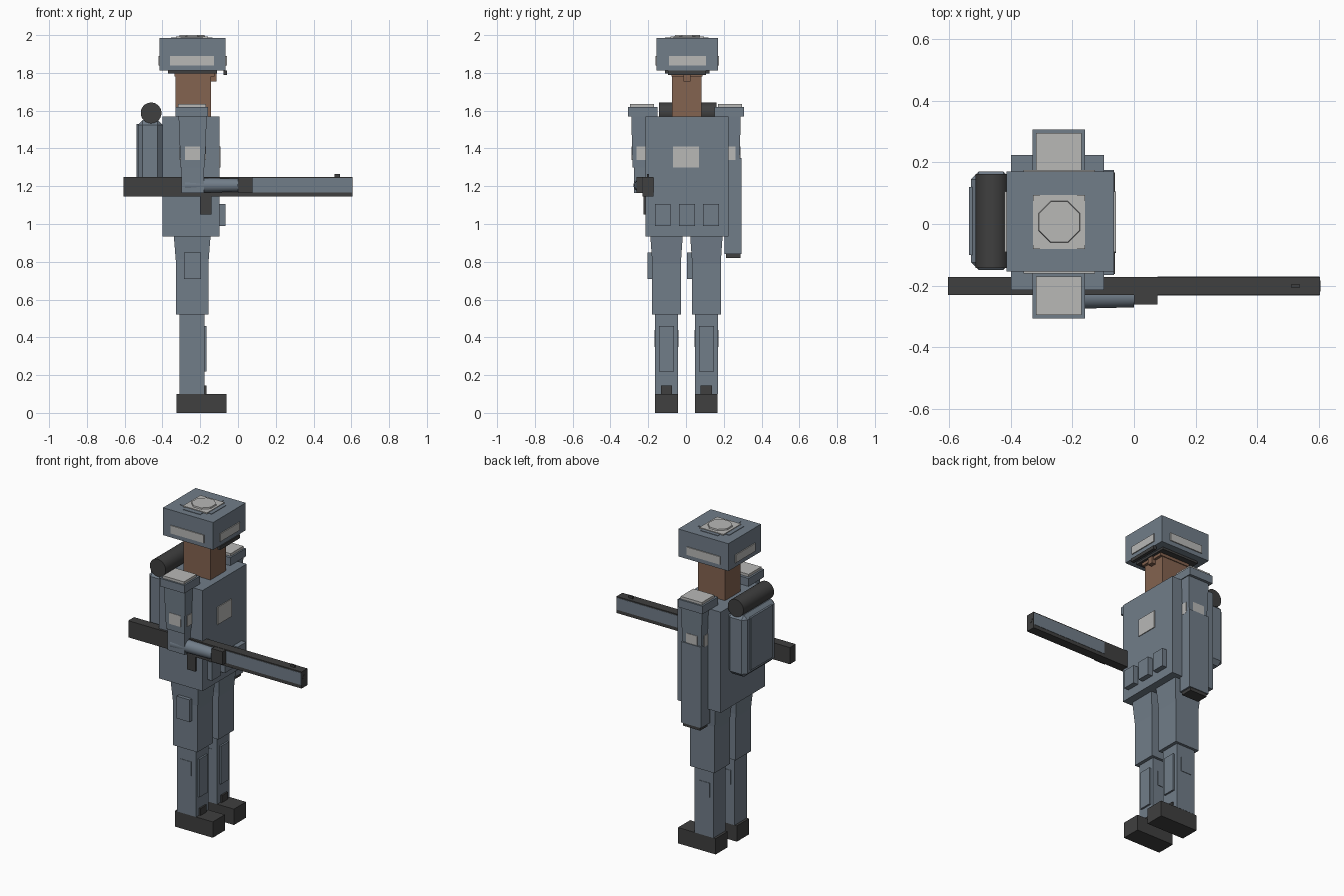
import bpy
import bmesh
from math import pi
from mathutils import Matrix, Vector

default_cube = bpy.data.objects.get("Cube")
if default_cube:
    bpy.data.objects.remove(default_cube, do_unlink=True)


def make_material(name, red, green, blue):
    material = bpy.data.materials.new(name)
    material.use_nodes = True
    colour = (red, green, blue, 1)
    material.diffuse_color = colour
    shader = material.node_tree.nodes["Principled BSDF"]
    shader.inputs["Base Color"].default_value = colour
    return material


cloth = make_material("blue grey cloth", .165, .205, .25)
dark = make_material("charcoal", .05, .05, .05)
light = make_material("pale grey", .48, .48, .47)
skin = make_material("brown skin", .23, .125, .08)


def finish(name, bm, material):
    """Turn a bmesh into a named, coloured object."""
    mesh = bpy.data.meshes.new(name)
    bm.to_mesh(mesh)
    bm.free()
    mesh.materials.append(material)
    part = bpy.data.objects.new(name, mesh)
    bpy.context.collection.objects.link(part)
    return part


def box(name, material, x, y, z, bottom=1.0, bevel=0.0):
    """Box from x, y and z ranges; bottom scales the lower face."""
    bm = bmesh.new()
    bmesh.ops.create_cube(bm, size=1)
    spans = [sorted(span) for span in (x, y, z)]
    size = Vector([high - low for low, high in spans])
    centre = Vector([(low + high) / 2 for low, high in spans])
    for vert in bm.verts:
        if vert.co.z < 0:
            vert.co.x *= bottom
            vert.co.y *= bottom
        vert.co = vert.co * size + centre
    part = finish(name, bm, material)
    if bevel:
        modifier = part.modifiers.new("chamfer", "BEVEL")
        modifier.width = bevel
        modifier.segments = 1
    return part


def tube(name, material, centre, length, start, end, axis, sides=32):
    """Round or faceted bar along the given axis, with two radii."""
    bm = bmesh.new()
    bmesh.ops.create_cone(bm, cap_ends=True, segments=sides,
                          radius1=start, radius2=end, depth=length)
    turn = Vector((0, 0, 1)).rotation_difference(Vector(axis)).to_matrix()
    spin = Matrix.Rotation(pi / sides, 3, "Z")
    bmesh.ops.transform(bm, verts=bm.verts, matrix=(turn @ spin).to_4x4())
    bmesh.ops.translate(bm, verts=bm.verts, vec=centre)
    part = finish(name, bm, material)
    if sides > 8:
        bpy.ops.object.select_all(action="DESELECT")
        part.select_set(True)
        bpy.context.view_layer.objects.active = part
        bpy.ops.object.shade_smooth_by_angle()
    return part


def around(centre, half):
    return (centre - half, centre + half)


# Legs: the same leg is repeated on both sides, pocket included
for side, hip in (("front", -.103), ("back", .108)):
    def leg(part, material, x, half, z, **options):
        return box(f"{side}_{part}", material, x, around(hip, half), z, **options)

    leg("boot", dark, (-.325, -.062), .06, (0, .1))
    leg("boot_tongue", dark, (-.2, -.168), .03, (.1, .145))
    leg("shin", cloth, (-.31, -.178), .061, (.1, .53))
    leg("shin_guard", cloth, (-.19, -.167), .04, (.22, .46))
    leg("shin_pocket", cloth, (-.285, -.21), .064, (.35, .44))
    leg("thigh", cloth, (-.328, -.157), .077, (.52, .94))
    leg("hip_fold", cloth, (-.34, -.145), .086, (.78, .94), bottom=.87)
    box(f"{side}_thigh_pocket", cloth, (-.285, -.195),
        (hip - .102, hip), (.71, .85))

# Torso with chest patch and belt pouches
box("torso", cloth, (-.4, -.097), (-.215, .225), (.935, 1.57))
box("chest_patch", light, (-.1, -.092), around(0, .07), (1.3, 1.41))
for pouch in (-1, 0, 1):
    middle = .005 + pouch * .128
    box("belt_pouch", cloth, (-.1, -.065), around(middle, .042), (.99, 1.105))

# Backpack and bedroll
box("backpack", cloth, (-.53, -.4), (-.15, .17), (1.16, 1.55), bevel=.025)
box("backpack_panel", cloth, (-.537, -.5), (-.1, .12), (1.2, 1.53))
tube("bedroll", dark, (-.46, .01, 1.588), .305, .055, .055, (0, 1, 0))

# Arms: back arm hangs straight, front arm bends at the elbow
for side, sign, wrist in (("front", -1, 1.165), ("back", 1, .84)):
    def across(inner, outer):
        return (sign * inner, sign * outer)

    box(f"{side}_arm", cloth, (-.3, -.18), across(.205, .275), (wrist, 1.58))
    box(f"{side}_sleeve", cloth, (-.315, -.165), across(.195, .29),
        (1.3, 1.58), bottom=.85)
    box(f"{side}_arm_patch", light, (-.28, -.2),
        across(.25, .288), (1.34, 1.41))
    for label, edge in (("chest", -.173), ("rear", -.307)):
        box(f"{side}_{label}_arm_patch", light, around(edge, .004),
            across(.215, .262), (1.34, 1.41))
    box(f"{side}_shoulder_pad", cloth, (-.33, -.16),
        across(.152, .307), (1.57, 1.62))
    box(f"{side}_shoulder_plate", light, (-.318, -.17),
        across(.17, .296), (1.62, 1.636))
box("back_lower_sleeve", cloth, (-.31, -.17), (.205, .293), (.84, 1.35))
box("back_glove", dark, (-.3, -.18), (.213, .288), (.82, .84))
tube("front_forearm", cloth, (-.14, -.236, 1.205), .28, .042, .035, (1, 0, 0))
box("front_glove", dark, (0, .077), (-.262, -.2), (1.165, 1.248))

# Rifle
box("rifle_body", dark, (-.605, .605), (-.23, -.172), (1.145, 1.25))
box("rifle_side_panel", cloth, (.077, .603), (-.232, -.17), (1.167, 1.243))
box("rifle_magazine", dark, (-.2, -.14), (-.225, -.178), (1.05, 1.15))
box("rifle_sight", dark, (.51, .54), (-.206, -.196), (1.25, 1.265))
tube("rifle_muzzle", dark, (.603, -.201, 1.205), .006, .018, .018, (1, 0, 0))

# Head
box("head", skin, (-.33, -.142), around(.005, .078), (1.565, 1.83))
box("brow", skin, (-.335, -.125), around(.005, .083), (1.78, 1.82))
box("nose", skin, (-.16, -.115), around(.005, .018), (1.755, 1.8))

# Helmet with a pale band on each side and a crown plate
box("helmet", cloth, (-.415, -.065), (-.155, .17), (1.812, 1.985))
box("helmet_lining", dark, (-.37, -.11), (-.11, .125), (1.798, 1.814))
box("chin_strap", dark, (-.078, -.058), around(.005, .1), (1.79, 1.812))
for label, edge in (("face", -.063), ("rear", -.417)):
    box(f"{label}_band", light, around(edge, .004),
        around(.007, .098), (1.84, 1.89))
for label, edge in (("front", -.157), ("back", .172)):
    box(f"{label}_band", light, (-.36, -.127),
        around(edge, .004), (1.84, 1.89))
box("crown_rim", cloth, (-.355, -.135), around(.003, .072), (1.98, 1.988))
box("crown_rim_cross", cloth, (-.305, -.185), around(.003, .115), (1.98, 1.988))
box("crown_plate", light, (-.328, -.16), around(.007, .088), (1.984, 1.992))
tube("crown_cap", light, (-.243, .007, 1.995), .01, .074, .071, (0, 0, 1), sides=8)
